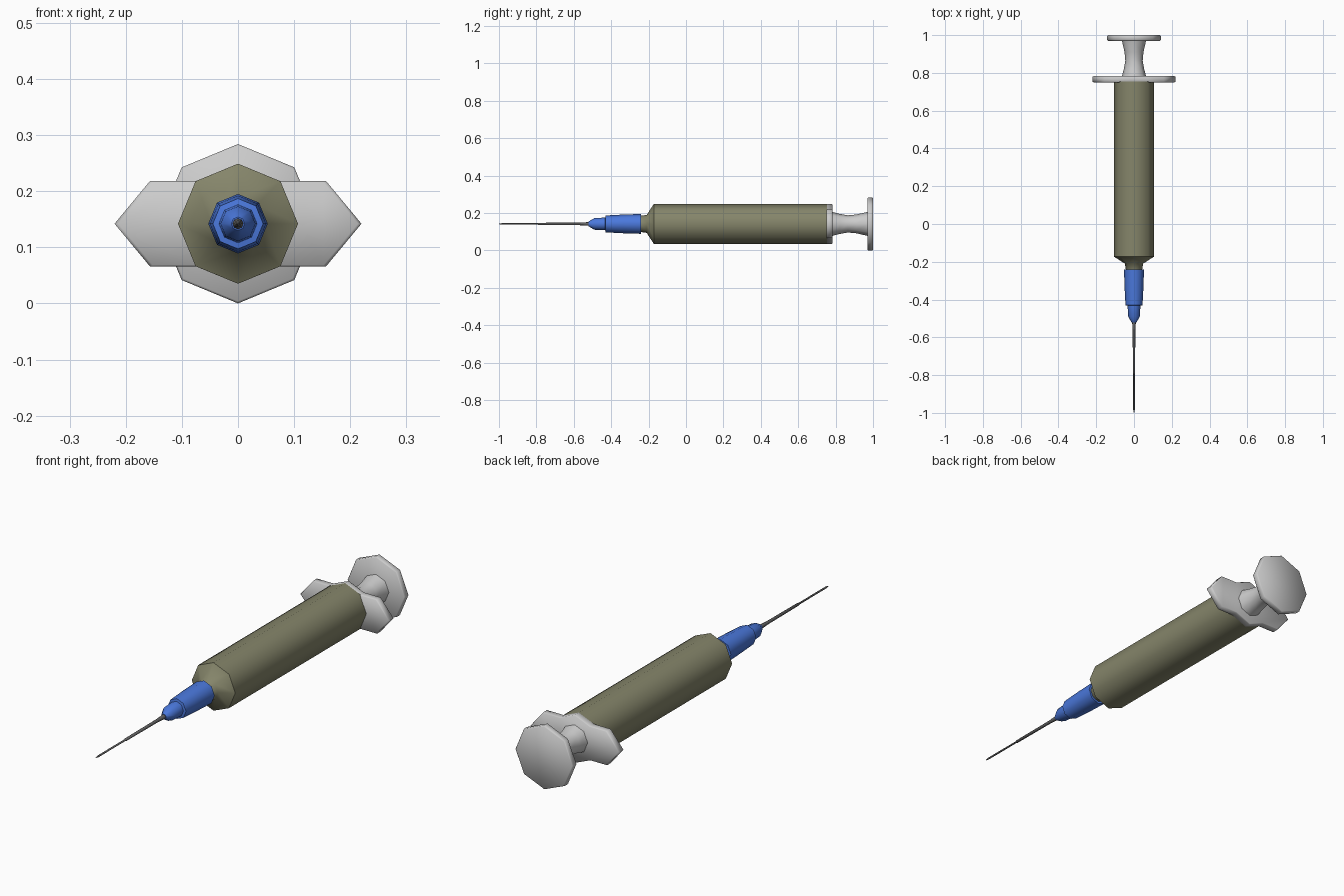
import bpy, bmesh, math

if "Cube" in bpy.data.objects:
    bpy.data.objects.remove(bpy.data.objects["Cube"])

ZC = 0.142  # height of the long axis


def material(name, rgb):
    m = bpy.data.materials.new(name)
    m.diffuse_color = (*rgb, 1)
    m.use_nodes = True
    m.node_tree.nodes["Principled BSDF"].inputs["Base Color"].default_value = m.diffuse_color
    return m


GREY = material("light grey plastic", (0.60, 0.60, 0.60))
OLIVE = material("olive barrel", (0.235, 0.235, 0.145))
BLUE = material("blue hub", (0.07, 0.19, 0.72))
STEEL = material("dark steel", (0.13, 0.13, 0.13))


def finish(name, bm, mat, angle):
    bmesh.ops.recalc_face_normals(bm, faces=bm.faces)
    me = bpy.data.meshes.new(name)
    bm.to_mesh(me)
    bm.free()
    me.materials.append(mat)
    ob = bpy.data.objects.new(name, me)
    bpy.context.collection.objects.link(ob)
    bpy.ops.object.select_all(action='DESELECT')
    ob.select_set(True)
    bpy.context.view_layer.objects.active = ob
    bpy.ops.object.shade_smooth_by_angle(angle=math.radians(angle))
    return ob


def loft(name, sections, mat, angle=50):
    """Skin a list of (y, [(x, z), ...]) outlines and cap both ends."""
    bm = bmesh.new()
    rings = [[bm.verts.new((x, y, ZC + z)) for x, z in pts] for y, pts in sections]
    n = len(rings[0])
    for a, b in zip(rings, rings[1:]):
        for i in range(n):
            j = (i + 1) % n
            bm.faces.new((a[i], a[j], b[j], b[i]))
    bm.faces.new(rings[0])
    bm.faces.new(rings[-1])
    return finish(name, bm, mat, angle)


def ring(r, n=8):
    return [(r * math.cos(2 * math.pi * i / n), r * math.sin(2 * math.pi * i / n))
            for i in range(n)]


def lathe(name, profile, mat, angle=50):
    return loft(name, [(y, ring(r)) for y, r in profile], mat, angle)


# Barrel with tapered shoulder and nozzle
lathe("barrel", [(0.755, 0.107), (-0.172, 0.107), (-0.21, 0.048), (-0.25, 0.042)], OLIVE)

# Needle hub
lathe("needle_hub", [(-0.24, 0.053), (-0.335, 0.050), (-0.43, 0.045), (-0.432, 0.034),
                     (-0.49, 0.031), (-0.522, 0.012)], BLUE)

# Needle: collar, shaft and fine tip
lathe("needle", [(-0.515, 0.010), (-0.57, 0.007), (-0.79, 0.006), (-0.792, 0.004),
                 (-0.985, 0.004), (-1.0, 0.001)], STEEL)

# Finger flange: octagon with a pointed wing on each side
quarter = [(0.22, 0), (0.157, 0.076), (0.075, 0.076)]
top = quarter + [(0, 0.107)] + [(-x, z) for x, z in reversed(quarter)]
outline = top + [(x, -z) for x, z in reversed(top[1:-1])]
inset = [(x * 0.97, z * 0.97) for x, z in outline]
loft("finger_flange", [(0.75, inset), (0.754, outline), (0.779, outline), (0.783, inset)],
     GREY, 80)

# Plunger rod with a waisted neck
lathe("plunger_rod", [(0.775, 0.066), (0.82, 0.054), (0.865, 0.046), (0.91, 0.050),
                      (0.975, 0.065)], GREY)

# Thumb rest
lathe("thumb_rest", [(0.97, 0.138), (0.974, 0.142), (0.996, 0.142), (1.0, 0.138)], GREY, 80)
